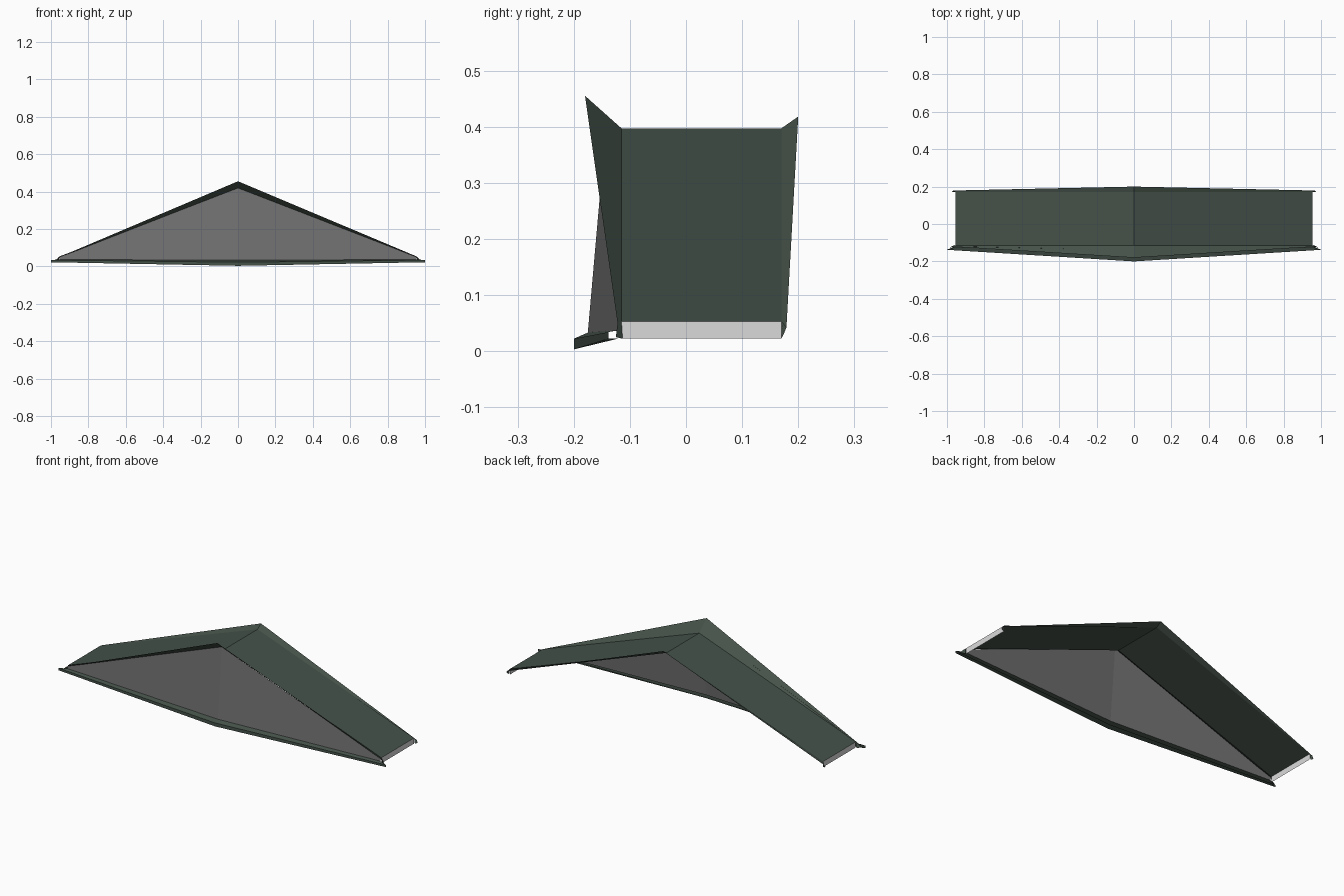
import bpy

if "Cube" in bpy.data.objects:
    bpy.data.objects.remove(bpy.data.objects["Cube"])


def material(name, rgb):
    m = bpy.data.materials.new(name)
    m.diffuse_color = (*rgb, 1)
    m.use_nodes = True
    m.node_tree.nodes["Principled BSDF"].inputs["Base Color"].default_value = m.diffuse_color
    return m


GREEN = material("dark green sheet", (0.060, 0.085, 0.068))
GRAY = material("mid gray panel", (0.165, 0.165, 0.165))
LIGHT = material("light gray edge", (0.70, 0.70, 0.70))


def strip(name, mat, *rails):
    """Loft faces between rails; each rail is (centre point, right-end point), mirrored in x."""
    verts, faces = [], []
    for mid, end in rails:
        verts += [(-end[0], end[1], end[2]), mid, end]
    for r in range(len(rails) - 1):
        for c in range(2):
            a = r * 3 + c
            faces.append((a, a + 1, a + 4, a + 3))
    me = bpy.data.meshes.new(name)
    me.from_pydata(verts, [], faces)
    me.materials.append(mat)
    me.validate()
    ob = bpy.data.objects.new(name, me)
    bpy.context.collection.objects.link(ob)
    return ob


def end_plate(name, mat, pts):
    """One flat plate on each end of the roof."""
    for side, s in (("right", 1), ("left", -1)):
        me = bpy.data.meshes.new(name)
        order = pts if s == 1 else pts[::-1]
        me.from_pydata([(s * x, y, z) for x, y, z in order], [], [tuple(range(len(pts)))])
        me.materials.append(mat)
        ob = bpy.data.objects.new(side + "_" + name, me)
        bpy.context.collection.objects.link(ob)


X, Z_EAVE, Z_RIDGE = 0.955, 0.053, 0.397
FRONT, BACK = -0.115, 0.17

# main roof slopes
front_rail = ((0, FRONT, Z_RIDGE), (X, FRONT, Z_EAVE))
back_rail = ((0, BACK, Z_RIDGE), (X, BACK, Z_EAVE))
strip("roof_slopes", GREEN, front_rail, back_rail)

# flared flaps in front and behind
strip("front_flap", GREEN, ((0, -0.18, 0.455), (X, -0.122, 0.05)), front_rail)
strip("back_flap", GREEN, back_rail, ((0, 0.20, 0.418), (0.965, 0.179, 0.042)))

# gable panel, folded along its middle and leaning back
strip("gable_panel", GRAY, ((0, -0.175, 0.033), (X, -0.122, 0.036)),
      ((0, -0.141, 0.419), (X, -0.119, 0.05)))

# sill below the gable: underside, lip, top
strip("front_sill", GREEN,
      ((0, -0.178, 0.014), (0.965, -0.122, 0.022)),
      ((0, -0.20, 0.003), (1.0, -0.138, 0.022)),
      ((0, -0.20, 0.022), (1.0, -0.138, 0.034)),
      ((0, -0.175, 0.033), (X, -0.122, 0.037)))

# light strips at the eaves
end_plate("eave_strip", LIGHT, [(X, FRONT, 0.022), (X, BACK, 0.022),
                                (X, BACK, Z_EAVE), (X, FRONT, Z_EAVE)])

# small folded corners at the eaves
end_plate("front_corner", GREEN, [(X, FRONT, Z_EAVE), (X, -0.122, 0.05),
                                  (0.985, -0.125, 0.025), (0.96, -0.113, 0.022)])
end_plate("back_corner", GREEN, [(X, BACK, Z_EAVE), (0.96, 0.17, 0.022),
                                 (0.975, 0.174, 0.03), (0.965, 0.179, 0.042)])
